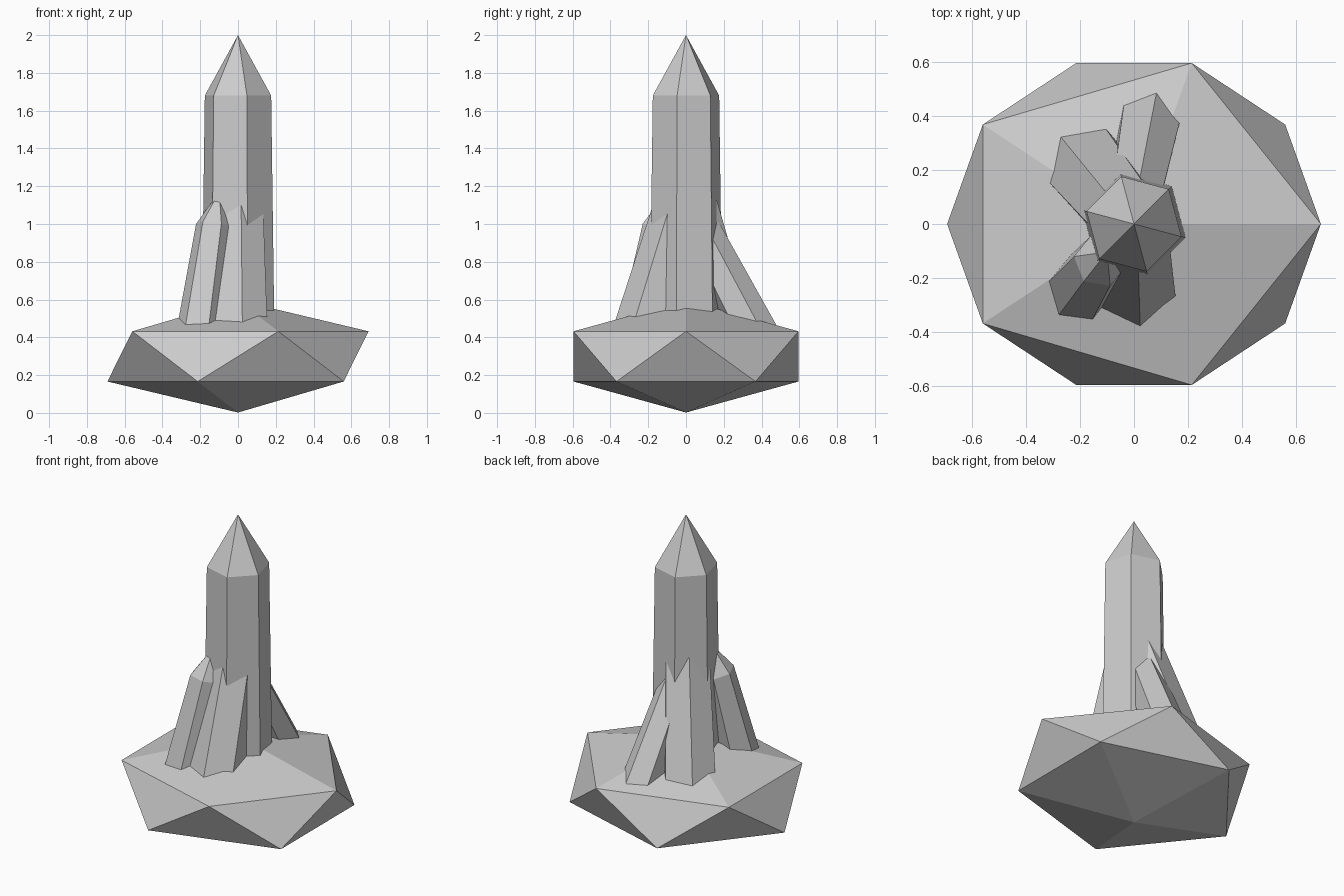
import bpy, bmesh
from math import radians, cos, sin
from mathutils import Vector

if "Cube" in bpy.data.objects:
    bpy.data.objects.remove(bpy.data.objects["Cube"])


def finish(bm, name):
    bmesh.ops.recalc_face_normals(bm, faces=bm.faces)
    mesh = bpy.data.meshes.new(name)
    bm.to_mesh(mesh)
    bm.free()
    obj = bpy.data.objects.new(name, mesh)
    bpy.context.collection.objects.link(obj)
    return obj


def crystal(name, center, lean, radius, taper, angle, body_z, tip_z):
    """Tapered hexagonal prism with a pointed cap; center is where it leaves the rock."""
    c = Vector(center)
    axis = Vector((*lean, 1))
    turn = Vector((0, 0, 1)).rotation_difference(axis)
    bm = bmesh.new()
    rings = []
    for z in (c.z - 0.22, body_z):
        r = radius - taper * (z - c.z)
        mid = c + axis * (z - c.z)
        ring = []
        for i in range(6):
            a = radians(angle + 60 * i)
            ring.append(bm.verts.new(mid + turn @ Vector((r * cos(a), r * sin(a), 0))))
        rings.append(ring)
    tip = bm.verts.new(c + axis * (tip_z - c.z))
    low, high = rings
    bm.faces.new(low[::-1])
    for i in range(6):
        j = (i + 1) % 6
        bm.faces.new((low[i], low[j], high[j], high[i]))
        bm.faces.new((high[i], high[j], tip))
    return finish(bm, name)


# Rock base: flattened icosahedron
bm = bmesh.new()
bmesh.ops.create_icosphere(bm, subdivisions=1, radius=1)
bmesh.ops.scale(bm, vec=(0.773, 0.70, 0.297), verts=bm.verts)
bmesh.ops.translate(bm, vec=(0, 0, 0.299), verts=bm.verts)
finish(bm, "rock_base")

# Tall central crystal
crystal("main_crystal", (0, 0, 0.53), (0, 0), 0.198, 0.014, -15, 1.68, 2.0)

# Smaller crystals leaning in against it
crystal("back_left_crystal", (-0.147, 0.183, 0.50), (0.21, -0.26), 0.165, 0.03, 132, 1.13, 1.28)
crystal("back_crystal", (0.047, 0.322, 0.50), (-0.10, -0.52), 0.122, 0.035, 77, 0.97, 1.10)
crystal("front_left_crystal", (-0.194, -0.232, 0.49), (0.139, 0.19), 0.122, 0.045, 231, 0.99, 1.17)
crystal("front_crystal", (0.004, -0.204, 0.49), (-0.007, 0.295), 0.163, 0.03, -83.5, 1.14, 1.30)
